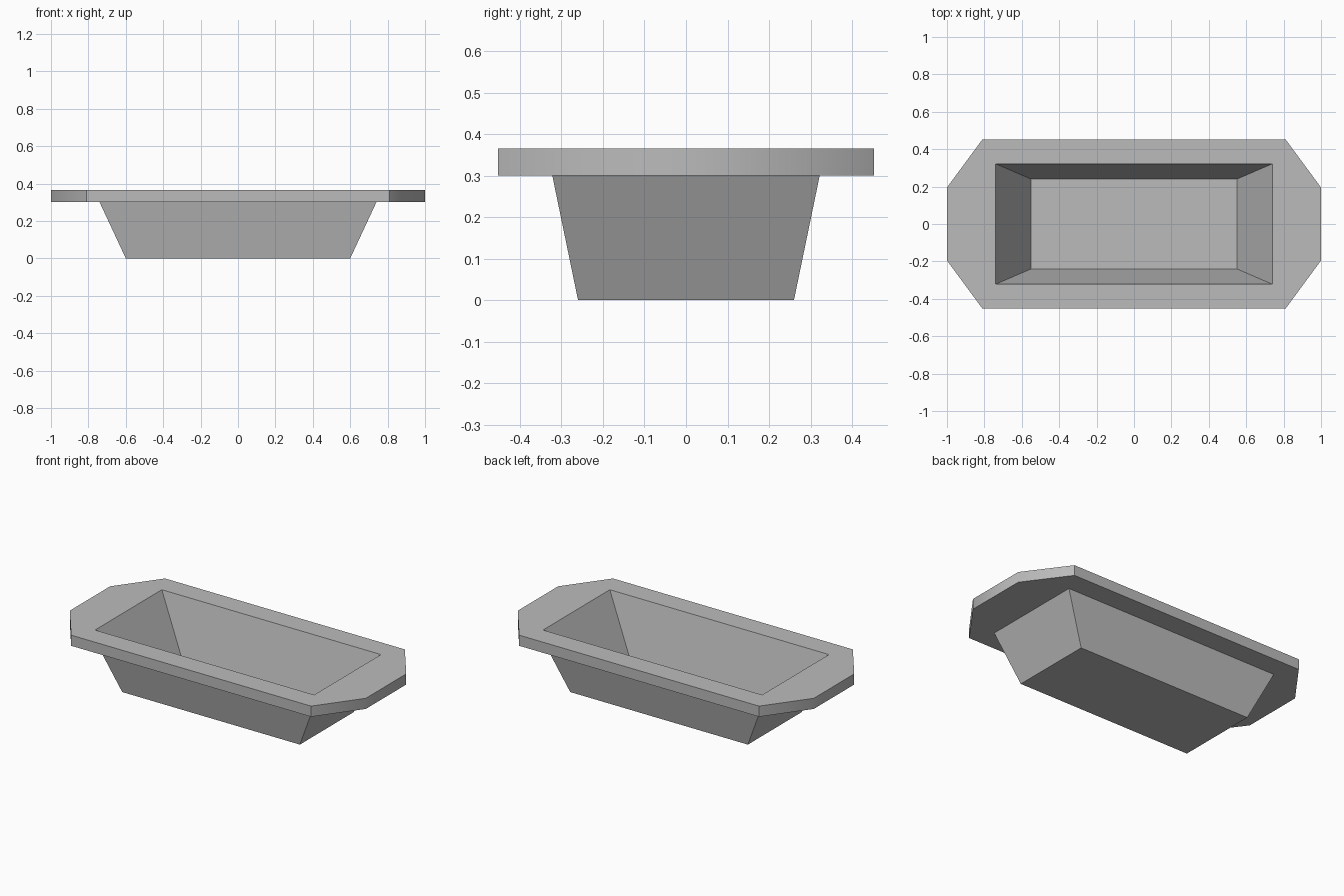
import bpy
import bmesh
import math

cube = bpy.data.objects.get("Cube")
if cube:
    bpy.data.objects.remove(cube, do_unlink=True)

# Single grey material
grey = bpy.data.materials.new("plain grey")
grey.use_nodes = True
colour = (0.5, 0.5, 0.5, 1)
grey.diffuse_color = colour
grey.node_tree.nodes["Principled BSDF"].inputs["Base Color"].default_value = colour

RIM_BOTTOM, RIM_TOP, FLOOR = 0.3, 0.365, 0.035
bm = bmesh.new()


def loop(points, z):
    return [bm.verts.new((x, y, z)) for x, y in points]


def rectangle(x, y, z):
    return loop([(x, -y), (x, y), (-x, y), (-x, -y)], z)


def rim_outline(z):
    # Long plate with four cut corners
    quarter = [(1, 0.195), (0.81, 0.453)]
    half = [(x, -y) for x, y in reversed(quarter)] + quarter
    return loop(half + [(-x, -y) for x, y in half], z)


def walls(lower, upper):
    for i in range(len(lower)):
        j = (i + 1) % len(lower)
        bm.faces.new((lower[i], lower[j], upper[j], upper[i]))


def ring(inner, outer, normal):
    edges = [bm.edges.get((vs[i - 1], vs[i])) for vs in (inner, outer) for i in range(len(vs))]
    bmesh.ops.triangle_fill(bm, edges=edges, use_beauty=True, normal=normal)


# Outside of the tub
base = rectangle(0.6, 0.26, 0)
shoulder = rectangle(0.74, 0.322, RIM_BOTTOM)
bm.faces.new(base)
walls(base, shoulder)

# Hollow inside of the tub
floor = rectangle(0.55, 0.24, FLOOR)
opening = rectangle(0.74, 0.322, RIM_TOP)
bm.faces.new(floor)
walls(floor, opening)

# Rim edge, underside and top
rim_low = rim_outline(RIM_BOTTOM)
rim_high = rim_outline(RIM_TOP)
walls(rim_low, rim_high)
ring(shoulder, rim_low, (0, 0, -1))
ring(opening, rim_high, (0, 0, 1))

bmesh.ops.recalc_face_normals(bm, faces=bm.faces[:])
mesh = bpy.data.meshes.new("rimmed_tub")
bm.to_mesh(mesh)
bm.free()
mesh.materials.append(grey)
tub = bpy.data.objects.new("rimmed_tub", mesh)
bpy.context.collection.objects.link(tub)

# Soften only the shallow corners at the rim ends
bpy.ops.object.select_all(action="DESELECT")
tub.select_set(True)
bpy.context.view_layer.objects.active = tub
bpy.ops.object.shade_smooth_by_angle(angle=math.radians(42))
